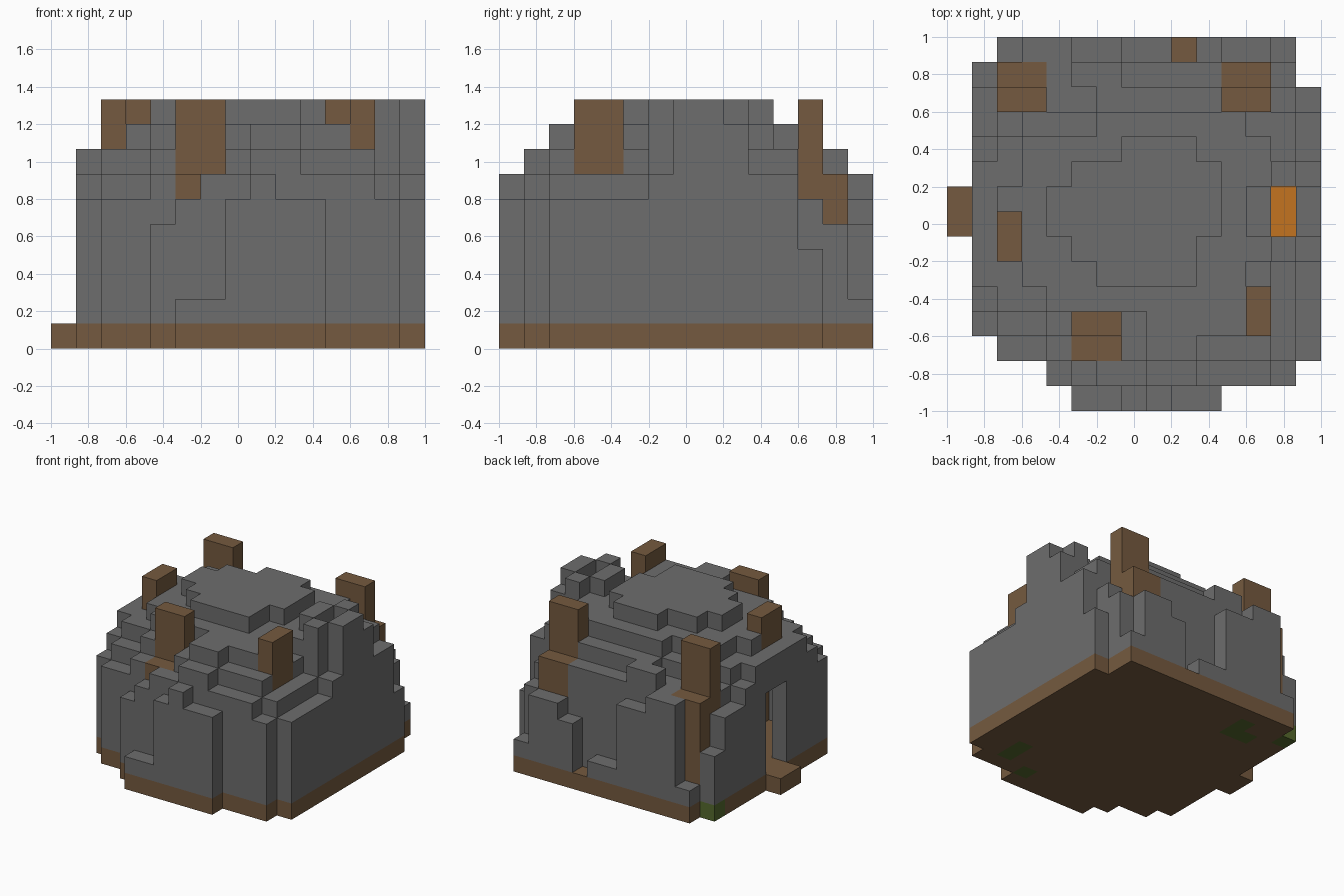
import bpy, bmesh
from mathutils import Vector

old = bpy.data.objects.get("Cube")
if old:
    bpy.data.objects.remove(old, do_unlink=True)

N = 15                # blocks along each side
UNIT = 2 / N          # size of one block
TOP = 10              # full height in blocks


def material(name, r, g, b):
    m = bpy.data.materials.new(name)
    m.use_nodes = True
    m.diffuse_color = (r, g, b, 1)
    m.node_tree.nodes["Principled BSDF"].inputs["Base Color"].default_value = (r, g, b, 1)
    return m


STONE = material("stone grey", .153, .153, .153)
WOOD = material("earth brown", .178, .102, .05)
FIRE = material("fire orange", .552, .174, .0144)
MOSS = material("moss green", .091, .141, .026)


def block(i0, i1, j0, j1, k0, k1):
    """Cells of an inclusive plan rectangle, from level k0 up to k1."""
    return {(i, j, k) for i in range(i0, i1 + 1)
            for j in range(j0, j1 + 1) for k in range(k0, k1)}


# Plan outline of each stepped tier: first row, then left and right end per row
full = (1, 14)
tiers = {
    5: (0, [(5, 10), (4, 13), (2, 14)] + [full] * 10 + [(1, 13), (2, 13)]),
    6: (0, [(7, 10), (5, 13), (2, 14)] + [full] * 9 + [(1, 13), (2, 12), (3, 6)]),
    7: (0, [(8, 8), (6, 12), (4, 13), (2, 13), (1, 13), (1, 13)] + [full] * 5
        + [(2, 14), (2, 12), (2, 12), (3, 4)]),
    8: (1, [(8, 9), (7, 12), (4, 12), (2, 12)] + [(1, 12)] * 4
        + [(1, 12), (2, 13), (3, 13), (6, 12), (5, 6)]),
    9: (2, [(8, 9), (8, 11), (4, 11), (3, 11), (3, 12), (3, 12), (2, 12),
            (3, 12), (3, 12), (6, 11)]),
    10: (5, [(6, 9), (5, 9), (4, 10), (4, 10), (5, 10), (7, 9)]),
}
height = {}
for level, (first, rows) in tiers.items():
    for j, (a, b) in enumerate(rows, first):
        for i in range(a, b + 1):
            height[i, j] = level

# Broken-down stretches of the outer wall
for i0, i1, j, h in [(5, 6, 0, 2), (14, 14, 12, 4), (1, 1, 13, 4), (2, 2, 14, 2),
                     (7, 8, 14, 2), (9, 9, 14, 1), (10, 10, 14, 4), (13, 13, 14, 2)]:
    for i in range(i0, i1 + 1):
        height[i, j] = h

# Chimney ring around an open flue
flue = [(13, 7), (13, 8)]
ring = [(12, 7), (12, 8), (13, 6), (13, 9), (14, 7), (14, 8)]
for c in ring:
    height[c] = TOP
height[14, 9] = 9
for c in flue:
    height[c] = 2

# Timber posts, each with a lower foot where it has one
posts = {
    "front_post": block(5, 6, 3, 3, 1, TOP) | block(5, 6, 2, 2, 1, 7),
    "left_side_post": block(12, 12, 3, 4, 1, TOP),
    "door_post": block(2, 2, 6, 7, 6, TOP),
    "back_right_post": block(2, 3, 12, 12, 1, TOP) | block(2, 3, 13, 13, 1, 7),
    "back_left_post": block(11, 12, 12, 12, 1, TOP) | block(11, 12, 13, 13, 1, 7),
}
timber = set().union(*posts.values())
for i, j, k in timber:
    height[i, j] = max(height[i, j], k + 1)


def hollow(i, j, k):
    """Inside the room: covered by at least one block on every side."""
    return all(height.get((i + a, j + b), 0) > k + 1
               for a in (-1, 0, 1) for b in (-1, 0, 1))


doorway = block(1, 1, 7, 8, 1, 6)
stone = {(i, j, k) for (i, j), h in height.items() for k in range(1, h)
         if not hollow(i, j, k)} - timber - doorway
fire = block(13, 13, 7, 8, 1, 2)
stone -= fire
chimney = {c for c in stone if c[:2] in ring and c[2] >= 7}

parts = {
    "ground_floor": {(i, j, 0) for i, j in height},
    "door_step": block(0, 0, 7, 8, 0, 1),
    "stone_walls": {c for c in stone - chimney if c[2] < 6},
    "stepped_roof": {c for c in stone - chimney if c[2] >= 6},
    "chimney": chimney,
    "hearth_fire": fire,
    **posts,
}
solid = set().union(*parts.values())
mossy = {(1, 13), (3, 12), (4, 12), (4, 13), (12, 3), (12, 2), (10, 1)}


def build(name, cells, mats, pick=lambda c: 0):
    """Mesh the exposed sides of a set of blocks and merge flat areas."""
    bm = bmesh.new()
    verts = {}

    def vert(p):
        if p not in verts:
            i, j, k = p
            verts[p] = bm.verts.new(Vector((i - N / 2, j - N / 2, k)) * UNIT)
        return verts[p]

    for c in sorted(cells):
        for axis in range(3):
            for side in (0, 1):
                near = list(c)
                near[axis] += 2 * side - 1
                if tuple(near) in solid:
                    continue
                u, v = (axis + 1) % 3, (axis + 2) % 3
                loop = []
                for du, dv in ((0, 0), (1, 0), (1, 1), (0, 1)):
                    p = list(c)
                    p[axis] += side
                    p[u] += du
                    p[v] += dv
                    loop.append(vert(tuple(p)))
                face = bm.faces.new(loop if side else loop[::-1])
                face.material_index = pick(c)
    bmesh.ops.dissolve_limit(bm, angle_limit=.01, verts=bm.verts[:],
                             edges=bm.edges[:], delimit={'MATERIAL'})
    mesh = bpy.data.meshes.new(name)
    bm.to_mesh(mesh)
    bm.free()
    for m in mats:
        mesh.materials.append(m)
    bpy.context.collection.objects.link(bpy.data.objects.new(name, mesh))


for name, cells in parts.items():
    if name == "ground_floor":
        build(name, cells, [WOOD, MOSS], lambda c: int(c[:2] in mossy))
    elif name == "hearth_fire":
        build(name, cells, [FIRE])
    elif name == "door_step" or name in posts:
        build(name, cells, [WOOD])
    else:
        build(name, cells, [STONE])
